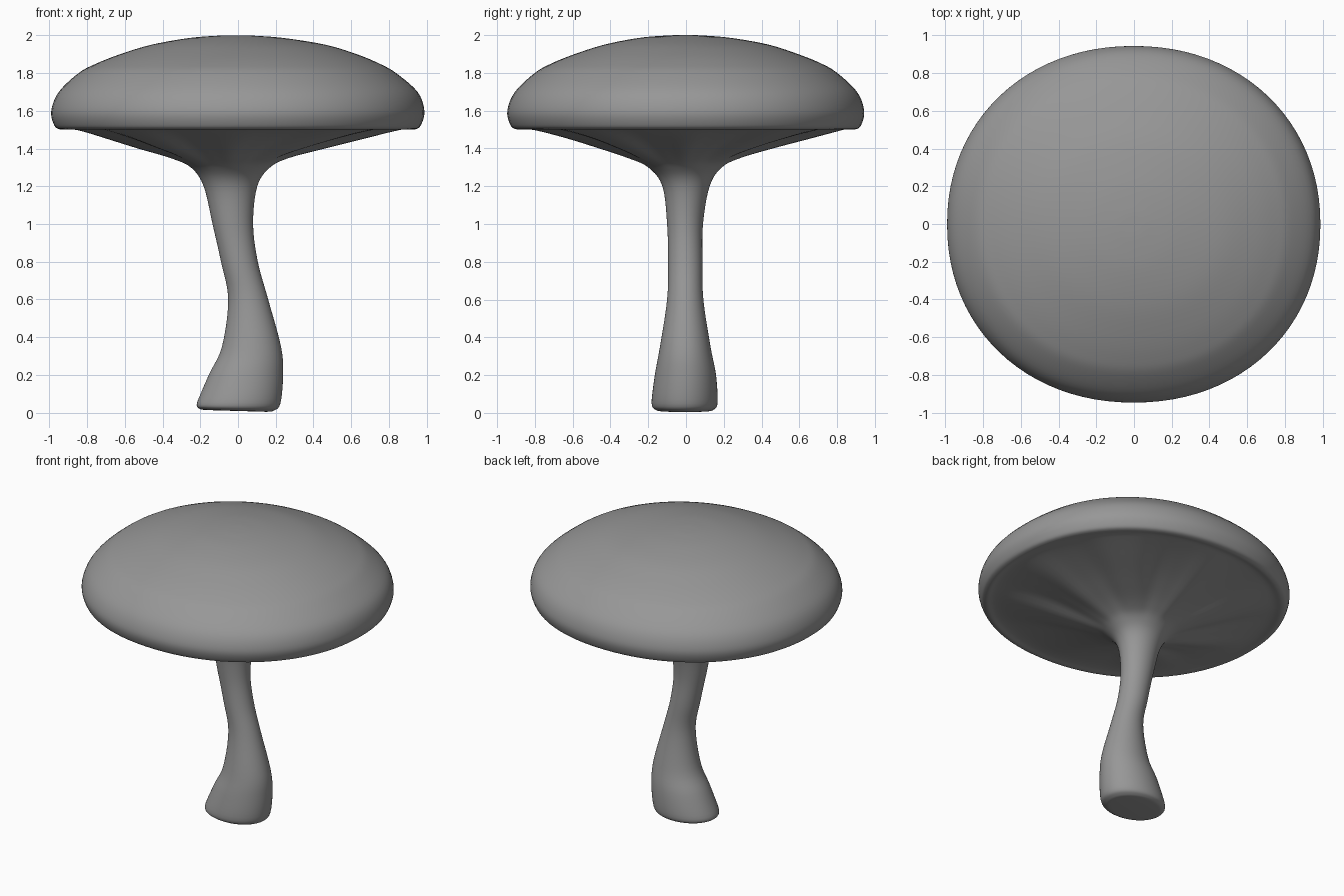
import bpy, bmesh, math

SEG = 96   # points round each ring
STEP = 5   # smooth steps between sections


def catmull(p0, p1, p2, p3, t):
    return [0.5 * (2*b + (c - a)*t + (2*a - 5*b + 4*c - d)*t*t + (3*b - a - 3*c + d)*t**3)
            for a, b, c, d in zip(p0, p1, p2, p3)]


def smooth(rows):
    out = []
    for i in range(len(rows) - 1):
        q = [rows[max(i - 1, 0)], rows[i], rows[i + 1], rows[min(i + 2, len(rows) - 1)]]
        out += [catmull(*q, k / STEP) for k in range(STEP)]
    return out + [list(rows[-1])]


def spow(v, e):
    return math.copysign(abs(v) ** e, v)


def loft(name, rows, shift):
    """Skin rings given as (z, x min, x max, y min, y max), closed at both ends."""
    bm = bmesh.new()
    rings = []
    for z, x0, x1, y0, y1 in smooth(rows):
        ring = []
        r = (x1 - x0) / 2
        e = 2 / (2 + 0.1 * min(1, r / 0.8))      # wide rings are slightly squarish
        for k in range(SEG):
            a = 2 * math.pi * k / SEG
            x = (x0 + x1) / 2 + r * spow(math.cos(a), e)
            y = (y0 + y1) / 2 + (y1 - y0) / 2 * spow(math.sin(a), e)
            ring.append(bm.verts.new((x, y, z + shift(a, r, x, z))))
        rings.append(ring)
    for p, q in zip(rings, rings[1:]):
        for k in range(SEG):
            n = (k + 1) % SEG
            bm.faces.new((p[k], p[n], q[n], q[k]))
    bm.faces.new(rings[0][::-1])
    bm.faces.new(rings[-1])
    me = bpy.data.meshes.new(name)
    bm.to_mesh(me)
    bm.free()
    ob = bpy.data.objects.new(name, me)
    bpy.context.collection.objects.link(ob)
    for f in me.polygons:
        f.use_smooth = True
    return ob


def folds(a, r, x, z):
    # slightly tilted foot, and shallow radial folds under the cap
    if z < 0.1:
        return 0.012 * (0.2 - x) / 0.4 * (1 - z / 0.1)
    if r < 0.2 or r > 0.93 or z > 1.515:
        return 0
    w = math.sin(math.pi * (r - 0.2) / 0.73)
    return w * (0.022 * (1 - math.cos(8 * a)) / 2 + 0.004 * (1 - math.cos(20 * a)) / 2)


# Curved stem flaring out into the underside of the cap
stem = [
    (0.003, -0.16, 0.15, -0.12, 0.11),
    (0.010, -0.205, 0.19, -0.16, 0.145),
    (0.05, -0.216, 0.225, -0.182, 0.167),
    (0.20, -0.155, 0.239, -0.165, 0.159),
    (0.35, -0.085, 0.228, -0.138, 0.13),
    (0.60, -0.052, 0.16, -0.10, 0.092),
    (0.80, -0.09, 0.105, -0.095, 0.087),
    (1.00, -0.135, 0.08, -0.10, 0.09),
    (1.20, -0.182, 0.102, -0.125, 0.125),
    (1.30, -0.25, 0.17, -0.20, 0.19),
    (1.35, -0.36, 0.27, -0.31, 0.29),
    (1.40, -0.53, 0.46, -0.46, 0.46),
    (1.45, -0.69, 0.66, -0.62, 0.65),
    (1.49, -0.82, 0.82, -0.77, 0.80),
    (1.503, -0.89, 0.89, -0.85, 0.855),
]

# Domed cap with a soft rounded rim
cap = [
    (1.502, -0.945, 0.94, -0.90, 0.90),
    (1.525, -0.975, 0.97, -0.93, 0.928),
    (1.60, -0.99, 0.988, -0.946, 0.943),
    (1.70, -0.95, 0.952, -0.905, 0.905),
    (1.80, -0.845, 0.838, -0.80, 0.80),
    (1.85, -0.752, 0.75, -0.712, 0.715),
    (1.90, -0.625, 0.63, -0.588, 0.592),
    (1.95, -0.46, 0.465, -0.43, 0.435),
    (1.985, -0.265, 0.25, -0.25, 0.24),
    (1.998, -0.11, 0.09, -0.10, 0.09),
    (2.00, -0.02, 0.01, -0.015, 0.015),
]

mushroom = loft("mushroom", stem + cap, folds)
grey = bpy.data.materials.new("dark_grey")
grey.diffuse_color = (0.31, 0.31, 0.31, 1)
mushroom.data.materials.append(grey)
